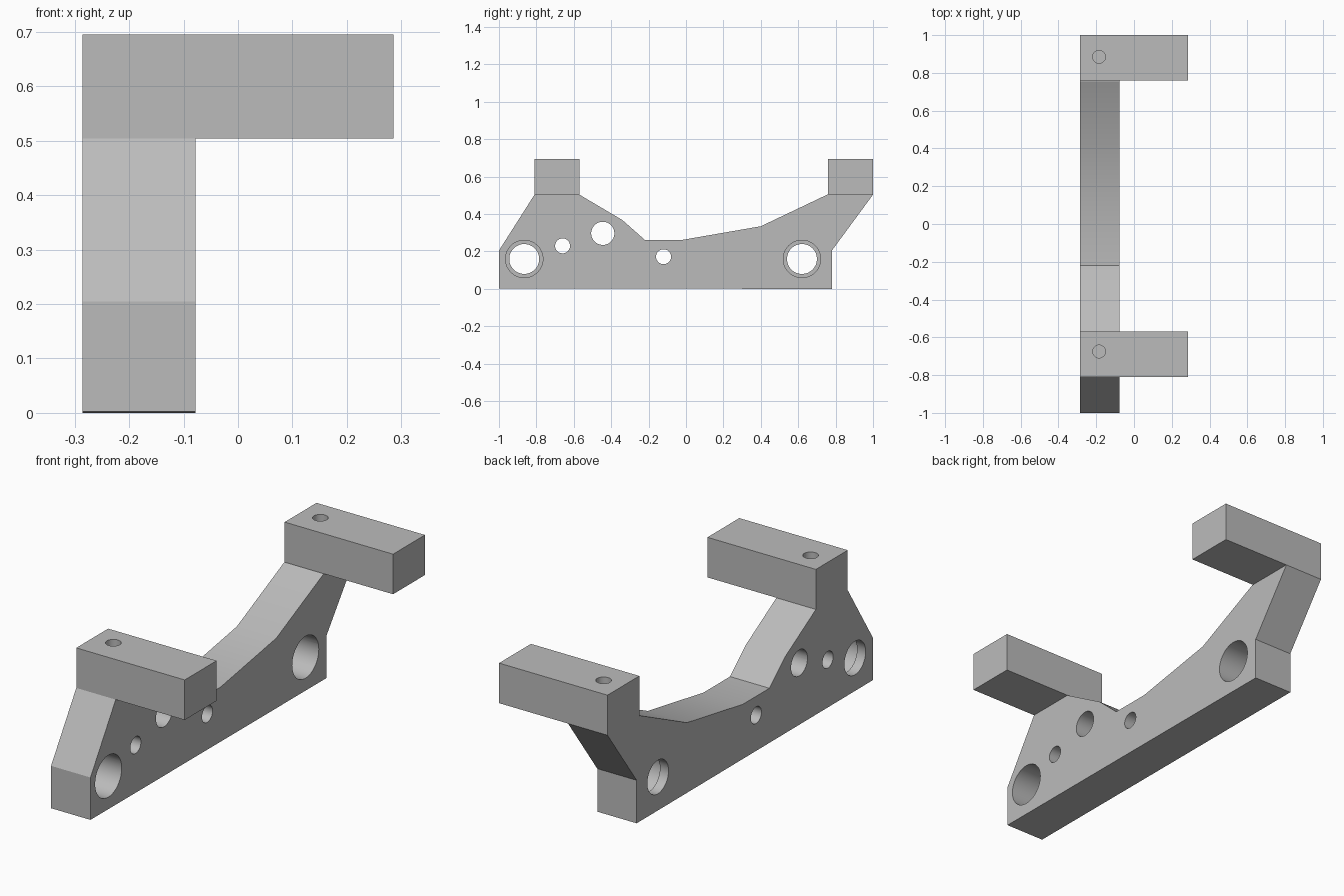
import bpy, bmesh, math
from mathutils import Matrix, Vector

cube = bpy.data.objects.get("Cube")
if cube:
    bpy.data.objects.remove(cube, do_unlink=True)

grey = bpy.data.materials.new("machined grey")
grey.use_nodes = True
colour = (0.5, 0.5, 0.5, 1)
grey.diffuse_color = colour
grey.node_tree.nodes["Principled BSDF"].inputs["Base Color"].default_value = colour

LEFT, RIGHT, INNER = -0.286, 0.286, -0.078   # x limits of the arms and the plate
SHELF, TOP = 0.504, 0.695                    # z limits of the arms


def add_object(name, bm):
    bmesh.ops.recalc_face_normals(bm, faces=bm.faces)
    mesh = bpy.data.meshes.new(name)
    bm.to_mesh(mesh)
    bm.free()
    mesh.materials.append(grey)
    obj = bpy.data.objects.new(name, mesh)
    bpy.context.collection.objects.link(obj)
    return obj


def extrude_profile(name, points, x0, x1):
    """Extrude a (y, z) outline along x."""
    bm = bmesh.new()
    face = bm.faces.new([bm.verts.new((x0, y, z)) for y, z in points])
    result = bmesh.ops.extrude_face_region(bm, geom=[face])
    verts = [v for v in result["geom"] if isinstance(v, bmesh.types.BMVert)]
    bmesh.ops.translate(bm, verts=verts, vec=(x1 - x0, 0, 0))
    return add_object(name, bm)


def drill(obj, start, end, radius):
    """Cut a round hole between two points."""
    start, end = Vector(start), Vector(end)
    axis = end - start
    turn = axis.to_track_quat('Z', 'Y').to_matrix().to_4x4()
    bm = bmesh.new()
    bmesh.ops.create_cone(bm, cap_ends=True, segments=48, radius1=radius, radius2=radius,
                          depth=axis.length,
                          matrix=Matrix.Translation((start + end) / 2) @ turn)
    cutter = add_object("hole_cutter", bm)
    cutter.hide_render = True
    mod = obj.modifiers.new("hole", 'BOOLEAN')
    mod.operation, mod.solver, mod.object = 'DIFFERENCE', 'EXACT', cutter
    select(obj)
    bpy.ops.object.modifier_apply(modifier=mod.name)
    bpy.data.objects.remove(cutter, do_unlink=True)


def select(obj):
    bpy.ops.object.select_all(action='DESELECT')
    obj.select_set(True)
    bpy.context.view_layer.objects.active = obj


def smooth(obj):
    select(obj)
    bpy.ops.object.shade_smooth_by_angle(angle=math.radians(25))


# Side plate with a sloping saddle between two posts
outline = [(-1, 0.003), (0.78, 0), (0.78, 0.205), (1, SHELF), (0.755, SHELF), (0.4, 0.335),
           (-0.02, 0.262), (-0.22, 0.262), (-0.34, 0.368), (-0.57, SHELF), (-0.81, SHELF),
           (-1, 0.205)]
plate = extrude_profile("side_plate", outline, LEFT, INNER)

# Through holes, then the wide counterbores on the inner face
for y, z, r in [(-0.865, 0.16, 0.08), (0.62, 0.16, 0.08), (-0.66, 0.23, 0.04),
                (-0.445, 0.297, 0.062), (-0.12, 0.172, 0.04)]:
    drill(plate, (LEFT - 0.1, y, z), (INNER + 0.1, y, z), r)
for y in (-0.865, 0.62):
    drill(plate, (LEFT + 0.045, y, 0.16), (INNER + 0.1, y, 0.16), 0.1)
smooth(plate)

# Two arms, each with a blind screw hole above the plate
for name, y0, y1, hole_y in [("front_arm", -0.81, -0.57, -0.675), ("back_arm", 0.76, 1, 0.885)]:
    arm = extrude_profile(name, [(y0, SHELF), (y1, SHELF), (y1, TOP), (y0, TOP)], LEFT, RIGHT)
    drill(arm, (-0.185, hole_y, SHELF + 0.005), (-0.185, hole_y, TOP + 0.1), 0.034)
    smooth(arm)
